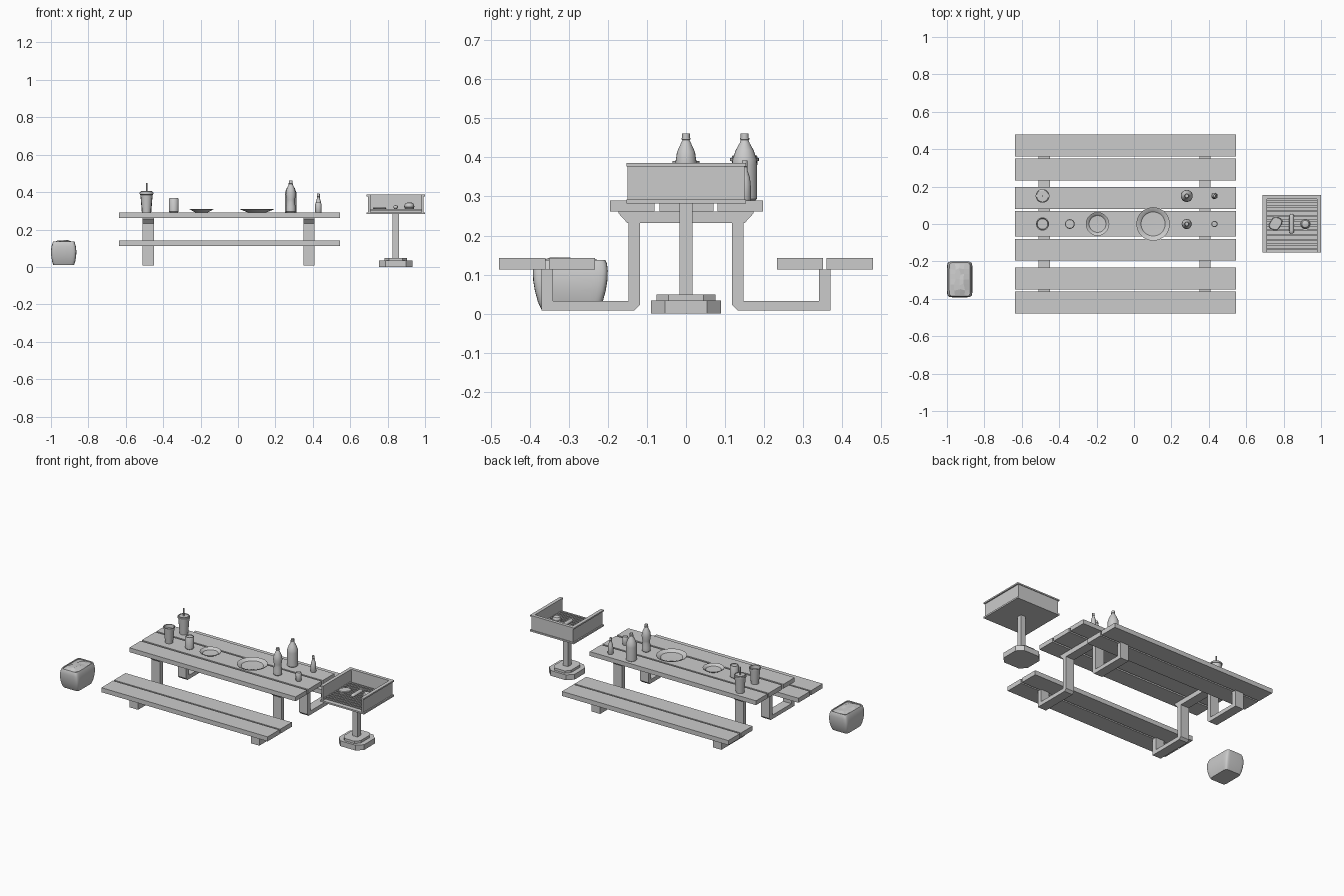
import bpy, bmesh, math, random
from math import sin, cos, pi, radians
random.seed(4)


def finish(bm, name, smooth=None):
    bmesh.ops.recalc_face_normals(bm, faces=bm.faces)
    me = bpy.data.meshes.new(name)
    bm.to_mesh(me)
    bm.free()
    ob = bpy.data.objects.new(name, me)
    bpy.context.collection.objects.link(ob)
    if smooth:
        bpy.ops.object.select_all(action='DESELECT')
        ob.select_set(True)
        bpy.context.view_layer.objects.active = ob
        bpy.ops.object.shade_smooth_by_angle(angle=radians(smooth))
    return ob


def box(name, x0, x1, y0, y1, z0, z1):
    bm = bmesh.new()
    bmesh.ops.create_cube(bm, size=1)
    for v in bm.verts:
        v.co = (x1 if v.co.x > 0 else x0, y1 if v.co.y > 0 else y0, z1 if v.co.z > 0 else z0)
    return finish(bm, name)


def extrude(name, pts, vec):
    bm = bmesh.new()
    f = bm.faces.new([bm.verts.new(p) for p in pts])
    r = bmesh.ops.extrude_face_region(bm, geom=[f], use_keep_orig=True)
    bmesh.ops.translate(bm, vec=vec, verts=[e for e in r['geom'] if isinstance(e, bmesh.types.BMVert)])
    return finish(bm, name)


def loft(name, rings, smooth=None):
    bm = bmesh.new()
    rows = [[bm.verts.new(p) for p in r] for r in rings]
    n = len(rows[0])
    for a, b in zip(rows, rows[1:]):
        for i in range(n):
            bm.faces.new((a[i], a[(i + 1) % n], b[(i + 1) % n], b[i]))
    bm.faces.new(rows[0])
    bm.faces.new(rows[-1])
    return finish(bm, name, smooth)


def lathe(name, x, y, z, prof, n=20):
    rings = [[(x + r * cos(2 * pi * i / n), y + r * sin(2 * pi * i / n), z + h) for i in range(n)]
             for r, h in prof]
    return loft(name, rings, 35)


# Table and bench planks
X0, X1, TOP = -0.635, 0.545, 0.29
for i, (a, b) in enumerate([(-0.195, -0.08), (-0.068, 0.07), (0.081, 0.197)]):
    box(f"table_plank_{i}", X0, X1, a, b, 0.262, TOP)
for s in (-1, 1):
    for a, b in [(0.233, 0.35), (0.36, 0.478)]:
        box("bench_plank", X0, X1, min(s * a, s * b), max(s * a, s * b), 0.113, 0.142)

# Bent legs and cross beams
leg = [(0.118, 0.232), (0.118, 0.022), (0.132, 0.008), (0.37, 0.008), (0.37, 0.113),
       (0.34, 0.113), (0.34, 0.033), (0.147, 0.033), (0.147, 0.232)]
beam = [(-0.15, 0.232), (0.15, 0.232), (0.173, 0.257), (0.173, 0.262), (-0.173, 0.262), (-0.173, 0.257)]
for x in (-0.51, 0.35):
    extrude("cross_beam", [(x, y, z) for y, z in beam], (0.06, 0, 0))
    for s in (-1, 1):
        extrude("bent_leg", [(x, s * y, z) for y, z in leg], (0.06, 0, 0))

# Grill base and post
GX = 0.843
for name, hx, hy, z0, z1 in [("grill_base", 0.09, 0.09, 0, 0.034), ("grill_base_step", 0.06, 0.075, 0.034, 0.049)]:
    cx, cy = hx * 0.6, hy * 0.6
    pts = [(hx, -cy), (hx, cy), (cx, hy), (-cx, hy), (-hx, cy), (-hx, -cy), (-cx, -hy), (cx, -hy)]
    extrude(name, [(GX + a, b, z0) for a, b in pts], (0, 0, z1 - z0))
box("grill_post", GX - 0.017, GX + 0.017, -0.017, 0.017, 0.04, 0.284)

# Grill tray, open at the front
box("grill_floor", 0.688, 1.0, -0.152, 0.154, 0.282, 0.292)
box("grill_wall_left", 0.696, 0.708, -0.15, 0.15, 0.29, 0.378)
box("grill_wall_right", 0.98, 0.992, -0.15, 0.15, 0.29, 0.378)
box("grill_wall_back", 0.706, 0.982, 0.138, 0.15, 0.29, 0.378)
box("grill_rim_left", 0.688, 0.71, -0.152, 0.154, 0.377, 0.386)
box("grill_rim_right", 0.978, 1.0, -0.152, 0.154, 0.377, 0.386)
box("grill_rim_back", 0.71, 0.978, 0.133, 0.154, 0.377, 0.386)
for i in range(11):
    y = -0.135 + i * 0.0255
    box("grate_bar", 0.708, 0.98, y - 0.005, y + 0.005, 0.302, 0.309)

# Food on the grill
steak = []
for k, z in [(0.85, 0.309), (1, 0.314), (0.9, 0.319)]:
    steak.append([(0.757 + k * 0.034 * (1 + 0.25 * sin(2 * t)) * cos(t), 0.002 + k * 0.036 * sin(t), z)
                  for t in [2 * pi * i / 14 for i in range(14)]])
loft("steak", steak, 40)
sausage = []
for y, r in [(-0.052, 0.005), (-0.047, 0.011), (-0.035, 0.013), (0.035, 0.013), (0.048, 0.011), (0.054, 0.005)]:
    sausage.append([(0.843 + r * cos(2 * pi * i / 12), y, 0.32 + 0.8 * r * sin(2 * pi * i / 12)) for i in range(12)])
loft("sausage", sausage, 60)
lathe("burger", 0.916, 0, 0.309, [(0.022, 0), (0.026, 0.004), (0.024, 0.009), (0.028, 0.011), (0.028, 0.016),
                                  (0.025, 0.017), (0.025, 0.023), (0.019, 0.032), (0.008, 0.036)], 14)

# Bottles
lathe("large_bottle", 0.282, 0.15, TOP, [(0.028, 0), (0.032, 0.004), (0.032, 0.09), (0.031, 0.105), (0.023, 0.128),
                                         (0.013, 0.146), (0.010, 0.154), (0.012, 0.156), (0.012, 0.159),
                                         (0.010, 0.160), (0.010, 0.171)])
lathe("waisted_bottle", 0.282, 0, TOP, [(0.021, 0), (0.026, 0.005), (0.026, 0.03), (0.022, 0.055), (0.023, 0.07),
                                        (0.027, 0.098), (0.023, 0.124), (0.013, 0.146), (0.009, 0.154),
                                        (0.012, 0.156), (0.012, 0.159), (0.010, 0.160), (0.010, 0.171)])
lathe("sauce_bottle", 0.43, 0.15, TOP, [(0.015, 0), (0.017, 0.004), (0.016, 0.04), (0.014, 0.058), (0.008, 0.075),
                                        (0.007, 0.085), (0.008, 0.086), (0.007, 0.102)], 14)
lathe("small_shaker", 0.43, 0, TOP, [(0.015, 0), (0.017, 0.003), (0.017, 0.047), (0.014, 0.052), (0.014, 0.055)], 14)

# Cups and straw
lathe("lidded_cup", -0.489, 0.15, TOP, [(0.025, 0), (0.033, 0.1), (0.037, 0.101), (0.037, 0.108), (0.033, 0.109),
                                        (0.032, 0.114), (0.028, 0.115), (0.028, 0.111)])
lathe("straw", -0.489, 0.15, TOP, [(0.004, 0.105), (0.004, 0.16)], 8)
lathe("open_cup", -0.489, 0, TOP, [(0.023, 0), (0.032, 0.095), (0.035, 0.096), (0.035, 0.101), (0.030, 0.101),
                                   (0.028, 0.08)])
lathe("drink_can", -0.343, 0, TOP, [(0.021, 0), (0.026, 0.005), (0.026, 0.073), (0.023, 0.078), (0.021, 0.078),
                                    (0.021, 0.074)])

# Plates
for x, r, h in [(-0.195, 0.063, 0.021), (0.102, 0.09, 0.021)]:
    lathe("plate", x, 0, TOP, [(r * 0.5, 0), (r * 0.75, h * 0.4), (r, h * 0.85), (r, h), (r * 0.8, h * 0.7),
                               (r * 0.72, h * 0.4), (r * 0.3, h * 0.35)], 20)

# Bulging basket
BX, BY = -0.932, -0.296


def rounded(hx, hy, z, n=32, p=0.22):
    out = []
    for i in range(n):
        c, s = cos(2 * pi * (i + .5) / n), sin(2 * pi * (i + .5) / n)
        out.append((BX + hx * math.copysign(abs(c) ** p, c), BY + hy * math.copysign(abs(s) ** p, s), z))
    return out


loft("basket", [rounded(a, b, z) for a, b, z in [
    (0.056, 0.074, 0.011), (0.062, 0.083, 0.03), (0.067, 0.091, 0.06), (0.068, 0.095, 0.085), (0.065, 0.096, 0.11),
    (0.06, 0.094, 0.128), (0.056, 0.09, 0.137), (0.05, 0.083, 0.137), (0.05, 0.083, 0.131)]], 40)

# Crumpled cloth filling the basket
bm = bmesh.new()
bmesh.ops.create_grid(bm, x_segments=4, y_segments=6, size=1)
for v in bm.verts:
    edge = max(abs(v.co.x), abs(v.co.y)) > 0.99
    j = 0 if edge else 0.006
    v.co = (BX + v.co.x * 0.051 + random.uniform(-j, j), BY + v.co.y * 0.084 + random.uniform(-j, j),
            0.132 if edge else random.uniform(0.134, 0.146))
finish(bm, "basket_cloth")
